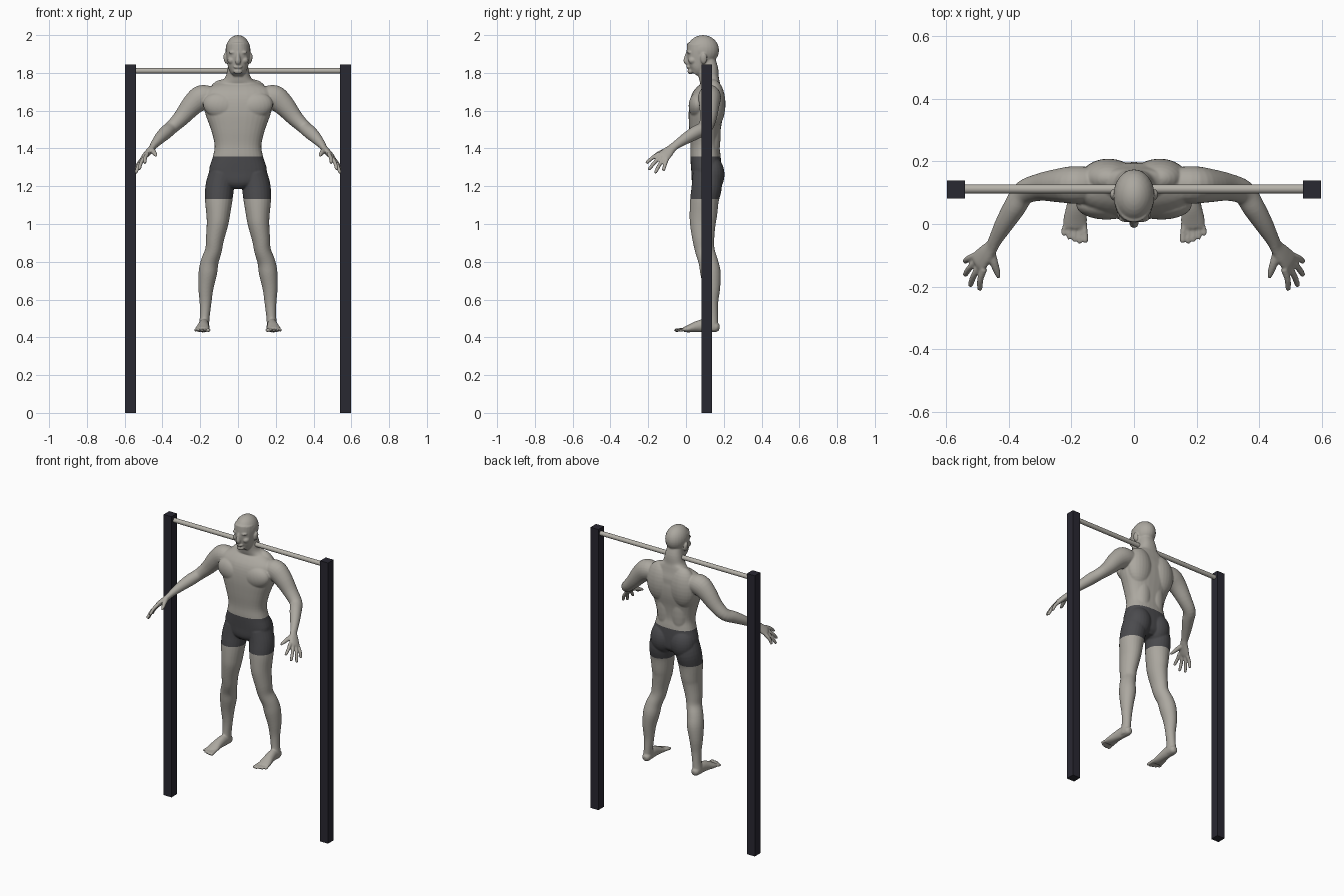
import bpy, bmesh, math
from mathutils import Vector, Matrix

if "Cube" in bpy.data.objects:
    bpy.data.objects.remove(bpy.data.objects["Cube"])

X, Y, Z = Vector((1, 0, 0)), Vector((0, 1, 0)), Vector((0, 0, 1))


def material(name, color):
    m = bpy.data.materials.new(name)
    m.use_nodes = True
    m.diffuse_color = (*color, 1)
    m.node_tree.nodes["Principled BSDF"].inputs["Base Color"].default_value = (*color, 1)
    return m


skin = material("grey_skin", (0.41, 0.39, 0.35))
cloth = material("dark_grey_cloth", (0.07, 0.07, 0.076))
paint = material("dark_post_paint", (0.022, 0.021, 0.031))
steel = material("bar_steel", (0.46, 0.44, 0.395))

bm = bmesh.new()


def spline(a, b, c, d, t):
    return 0.5 * (2 * b + (c - a) * t + (2 * a - 5 * b + 4 * c - d) * t * t
                  + (3 * b - a - 3 * c + d) * t ** 3)


def tube(sections, side=1, ref=Y, power=2, sides=24, steps=4):
    """Loft ellipses (x, y, z, radius, radius) along a smooth path."""
    n = len(sections)
    rows = []
    for i in range(n - 1):
        quad = [sections[min(max(i + k, 0), n - 1)] for k in (-1, 0, 1, 2)]
        for s in range(steps):
            rows.append([spline(*v, s / steps) for v in zip(*quad)])
    rows.append(sections[-1])
    rings = []
    for i, (x, y, z, ra, rb) in enumerate(rows):
        t = Vector(rows[min(i + 1, len(rows) - 1)][:3]) - Vector(rows[max(i - 1, 0)][:3])
        t.normalize()
        u = ref.cross(t).normalized()
        v = t.cross(u)
        ring = []
        for k in range(sides):
            a = 2 * math.pi * k / sides
            c, s = math.cos(a), math.sin(a)
            c = math.copysign(abs(c) ** (2 / power), c)
            s = math.copysign(abs(s) ** (2 / power), s)
            p = Vector((x, y, z)) + u * (ra * c) + v * (rb * s)
            ring.append(bm.verts.new((p.x * side, p.y, p.z)))
        rings.append(ring)
    for a, b in zip(rings, rings[1:]):
        for k in range(sides):
            j = (k + 1) % sides
            bm.faces.new((a[k], a[j], b[j], b[k]))
    bm.faces.new(rings[0])
    bm.faces.new(rings[-1])


def ball(center, radii, side=1, tilt=0):
    c = Vector((center[0] * side, center[1], center[2]))
    bmesh.ops.create_uvsphere(
        bm, u_segments=24, v_segments=16, radius=1,
        matrix=Matrix.Translation(c) @ Matrix.Rotation(tilt * side, 4, "Y") @ Matrix.Diagonal((*radii, 1)))


# torso and neck
tube([(0, .11, 1.19, .04, .05), (0, .108, 1.22, .12, .075), (0, .108, 1.28, .153, .08),
      (0, .103, 1.36, .132, .08), (0, .10, 1.42, .124, .076), (0, .10, 1.5, .143, .083),
      (0, .105, 1.58, .172, .091), (0, .11, 1.65, .186, .088), (0, .122, 1.7, .18, .074),
      (0, .128, 1.74, .125, .053), (0, .122, 1.77, .072, .052), (0, .115, 1.82, .056, .055),
      (0, .1, 1.88, .045, .05)], power=2.4, sides=32)

# head: jaw, skull and face
tube([(0, .045, 1.795, .03, .028), (0, .06, 1.82, .049, .051), (0, .073, 1.86, .058, .068),
      (0, .08, 1.91, .063, .077), (0, .085, 1.95, .061, .079)], power=2.1)
ball((0, .09, 1.92), (.066, .085, .08))
ball((0, .024, 1.808), (.024, .016, .015))
tube([(0, .016, 1.92, .009, .01), (0, .006, 1.89, .01, .013), (0, .001, 1.862, .015, .014),
      (0, .01, 1.848, .012, .011)], sides=12)
ball((0, .013, 1.831), (.024, .011, .009))

for side in (1, -1):
    # brow, cheek and ear
    ball((.025, .018, 1.908), (.026, .013, .008), side)
    ball((.035, .036, 1.866), (.021, .024, .02), side)
    ball((.066, .094, 1.876), (.01, .018, .029), side, .15)

    # chest, shoulder blade, back and buttock muscles
    ball((.088, .061, 1.625), (.098, .047, .07), side, -.2)
    ball((.082, .145, 1.635), (.09, .064, .13), side)
    ball((.048, .132, 1.48), (.06, .051, .2), side)
    ball((.072, .13, 1.262), (.08, .074, .1), side)

    # leg
    tube([(.08, .11, 1.27, .072, .075), (.096, .11, 1.2, .076, .08), (.102, .098, 1.13, .073, .076),
          (.105, .092, 1.05, .063, .073), (.109, .089, 1.0, .057, .068), (.122, .092, .92, .048, .058),
          (.13, .1, .86, .044, .052), (.15, .118, .8, .047, .052), (.16, .13, .74, .049, .054),
          (.17, .137, .66, .04, .044), (.172, .138, .58, .031, .032), (.176, .138, .51, .026, .031),
          (.18, .135, .46, .027, .035), (.18, .135, .437, .024, .033)], side)
    ball((.122, .069, .885), (.028, .025, .042), side)

    # foot and toes
    tube([(.178, .177, .45, .012, .014), (.178, .16, .453, .026, .026), (.18, .11, .462, .027, .036),
          (.184, .06, .457, .031, .03), (.188, .015, .446, .038, .02), (.189, -.012, .44, .037, .013)],
         side, ref=Z)
    for i, tip in enumerate((-.06, -.063, -.058, -.05, -.038)):
        root, end, r = .16 + i * .0145, .156 + i * .0172, .0098 if i == 0 else .0072
        tube([(root, .0, .443, r, r), (end, tip + .022, .439, r, r), (end, tip + .006, .437, r, r),
              (end, tip, .435, r * .5, r * .5)], side, ref=Z, sides=12)

    # arm and palm
    tube([(.13, .125, 1.675, .05, .055), (.19, .125, 1.67, .066, .06), (.24, .123, 1.632, .058, .054),
          (.3, .118, 1.562, .044, .044), (.352, .1, 1.511, .036, .039), (.383, .052, 1.484, .036, .036),
          (.415, 0, 1.453, .03, .03), (.443, -.05, 1.42, .021, .023), (.455, -.073, 1.402, .018, .024),
          (.475, -.097, 1.38, .017, .032), (.495, -.119, 1.358, .015, .036),
          (.503, -.128, 1.35, .01, .031)], side)

    # fingers, from index to little, then thumb
    tips = ((.493, -.211, 1.322), (.524, -.198, 1.287), (.541, -.164, 1.269), (.541, -.12, 1.282))
    palm, across = Vector((.493, -.122, 1.358)), Vector((.47, .75, -.47))
    for i, tip in enumerate(tips):
        root = palm + across * (i - 1.5) * .019
        tip = Vector(tip)
        mid = root.lerp(tip, .5) + Vector((.005, 0, .004))
        end = mid.lerp(tip, .85)
        tube([(*root, .0115, .0115), (*mid, .0105, .0105), (*end, .009, .009),
              (*tip, .005, .005)], side, ref=X, sides=12)
    tube([(.46, -.082, 1.394, .015, .015), (.449, -.12, 1.384, .014, .014),
          (.437, -.155, 1.368, .0105, .0105), (.433, -.174, 1.36, .005, .005)], side, ref=X, sides=12)

bmesh.ops.recalc_face_normals(bm, faces=bm.faces)
mesh = bpy.data.meshes.new("athlete_body")
bm.to_mesh(mesh)
bm.free()
body = bpy.data.objects.new("athlete_body", mesh)
bpy.context.collection.objects.link(body)
bpy.ops.object.select_all(action="DESELECT")
bpy.context.view_layer.objects.active = body
body.select_set(True)

# fuse the parts into one skin
remesh = body.modifiers.new("fuse", "REMESH")
remesh.mode = "VOXEL"
remesh.voxel_size = 0.0042
smooth = body.modifiers.new("soften", "SMOOTH")
smooth.factor = 0.5
smooth.iterations = 6
for name in ("fuse", "soften"):
    bpy.ops.object.modifier_apply(modifier=name)

# shorts: cut the waist and hem lines, then colour between them
WAIST, HEM = 1.357, 1.133
mesh = body.data
mesh.materials.clear()
mesh.materials.append(skin)
mesh.materials.append(cloth)
bm = bmesh.new()
bm.from_mesh(mesh)
for height in (WAIST, HEM):
    bmesh.ops.bisect_plane(bm, geom=bm.verts[:] + bm.edges[:] + bm.faces[:],
                           plane_co=(0, 0, height), plane_no=Z)
for f in bm.faces:
    c = f.calc_center_median()
    f.material_index = int(HEM < c.z < WAIST and abs(c.x) < 0.3)
    f.smooth = True
bm.to_mesh(mesh)
bm.free()

# posts and bar
for side, name in ((1, "left_post"), (-1, "right_post")):
    bpy.ops.mesh.primitive_cube_add(size=1, location=(side * .569, .11, .9225))
    post = bpy.context.object
    post.name = name
    post.scale = (.057, .057, 1.845)
    post.data.materials.append(paint)

bpy.ops.mesh.primitive_cylinder_add(vertices=32, radius=.0145, depth=1.1, location=(0, .112, 1.811),
                                    rotation=(0, math.pi / 2, 0))
bar = bpy.context.object
bar.name = "pull_up_bar"
bar.data.materials.append(steel)
bpy.ops.object.shade_smooth_by_angle(angle=math.radians(40))
